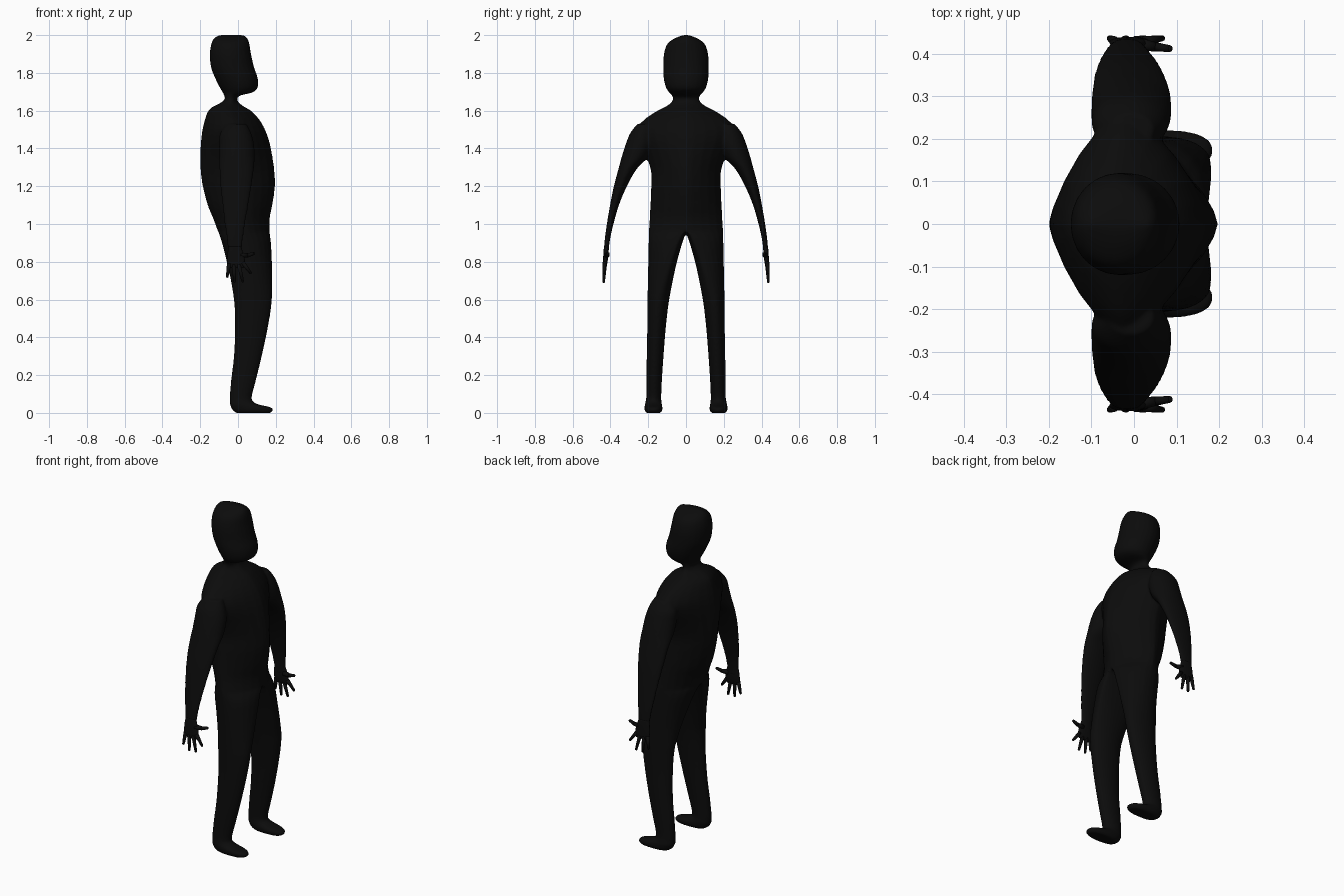
import bpy, bmesh, math
from mathutils import Vector

if "Cube" in bpy.data.objects:
    bpy.data.objects.remove(bpy.data.objects["Cube"])

black = bpy.data.materials.new("matte black")
black.diffuse_color = (0.0035, 0.0035, 0.0035, 1)
black.use_nodes = True
black.node_tree.nodes["Principled BSDF"].inputs["Base Color"].default_value = black.diffuse_color

# head and neck: z, back x, front x, half width
HEAD = [(2.0, -.10, .03, .012), (1.985, -.125, .048, .055), (1.955, -.141, .06, .098),
        (1.90, -.149, .069, .117), (1.83, -.143, .085, .12), (1.77, -.12, .105, .118),
        (1.72, -.095, .103, .105), (1.695, -.08, .072, .088), (1.68, -.073, .01, .074),
        (1.66, -.071, -.005, .07)]
# shoulders to crotch
TORSO = [(1.64, -.095, .008, .082), (1.62, -.135, .035, .112), (1.595, -.16, .075, .16),
         (1.55, -.176, .115, .225), (1.50, -.188, .143, .26), (1.44, -.196, .165, .25),
         (1.36, -.20, .182, .212), (1.28, -.198, .193, .186), (1.20, -.187, .196, .185),
         (1.10, -.161, .182, .189), (1.03, -.132, .168, .193), (.96, -.106, .168, .197)]
# legs and feet: z, back x, front x, inner y, outer y
LEG = [(.90, -.085, .175, .02, .198), (.80, -.06, .18, .048, .2), (.70, -.038, .182, .07, .202),
       (.58, -.02, .178, .092, .204), (.45, -.016, .158, .107, .205), (.30, -.022, .126, .119, .208),
       (.18, -.036, .097, .127, .209), (.09, -.044, .074, .131, .21), (.06, -.044, .08, .13, .214),
       (.043, -.042, .115, .127, .218), (.03, -.037, .172, .125, .22), (.014, -.028, .186, .126, .219),
       (0, -.008, .172, .134, .21)]
ARM = [(1.53, -.06, .045, .18, .258), (1.48, -.095, .07, .17, .296), (1.42, -.10, .085, .175, .32),
       (1.35, -.10, .088, .205, .342), (1.29, -.098, .084, .262, .358), (1.20, -.093, .071, .313, .382),
       (1.10, -.083, .055, .355, .402), (1.0, -.071, .038, .384, .419), (.92, -.06, .026, .402, .43),
       (.86, -.053, .02, .409, .435), (.83, -.05, .02, .411, .436)]
PALM = [(.88, -.05, .016, .410, .434), (.85, -.055, .026, .411, .437), (.81, -.058, .036, .414, .439),
        (.78, -.054, .036, .419, .439), (.768, -.045, .03, .424, .436)]


def smooth_rows(rows, steps=4):
    """Catmull-Rom interpolation through the section rows."""
    out = []
    for i in range(len(rows) - 1):
        p = [rows[max(i - 1, 0)], rows[i], rows[i + 1], rows[min(i + 2, len(rows) - 1)]]
        for k in range(steps):
            t = k / steps
            out.append([.5 * (2 * b + (c - a) * t + (2 * a - 5 * b + 4 * c - d) * t * t
                              + (3 * b - a - 3 * c + d) * t ** 3) for a, b, c, d in zip(*p)])
    return out + [list(rows[-1])]


def loft(bm, rows, body=False, half=12):
    """Stack of horizontal sections: z, back, front, inner, outer, roundness."""
    loops = []
    for z, xb, xf, yi, yo, n in smooth_rows(rows):
        yi = max(yi, 0)
        yr = (yi + yo) / 2
        if body:   # ridge moves from the centre line to the middle of the leg
            yr *= math.sqrt(min(max((.96 - z) / .35, 0), 1))
            if z >= .9599:
                yi = 0
        loop = []
        for k in range(2 * half):
            a = math.pi * k / half
            c, s = math.cos(a), abs(math.sin(a))
            s = 0 if s < 1e-6 else s
            x = (xf + xb) / 2 + (xf - xb) / 2 * math.copysign(abs(c) ** (2 / n), c)
            side = yo if k < half else yi
            loop.append(bm.verts.new((x, yr + (side - yr) * s ** (2 / n), max(z, 0))))
        loops.append(loop)
    for a, b in zip(loops, loops[1:]):
        for k in range(2 * half):
            j = (k + 1) % (2 * half)
            q = (a[k], a[j], b[j], b[k])
            if not (body and all(v.co.y < 1e-6 for v in q)):
                bm.faces.new(q)
    if body:       # the flat top is only the outer half of the loop
        bm.faces.new(loops[0][:half + 1][::-1])
    else:
        bm.faces.new(loops[0][::-1])
    bm.faces.new(loops[-1])


def finger(bm, a, b, r1, r2):
    """Tapered rod with a rounded tip."""
    a, b = Vector(a), Vector(b)
    d = b - a
    m = d.to_track_quat('Z', 'Y').to_matrix().to_4x4()
    m.translation = (a + b) / 2
    bmesh.ops.create_cone(bm, cap_ends=True, segments=12, radius1=r1, radius2=r2,
                          depth=d.length, matrix=m)
    m.translation = b
    bmesh.ops.create_uvsphere(bm, u_segments=12, v_segments=8, radius=r2, matrix=m)


def finish(bm, name):
    bmesh.ops.recalc_face_normals(bm, faces=bm.faces)
    me = bpy.data.meshes.new(name)
    bm.to_mesh(me)
    bm.free()
    me.materials.append(black)
    for p in me.polygons:
        p.use_smooth = True
    ob = bpy.data.objects.new(name, me)
    bpy.context.collection.objects.link(ob)
    mir = ob.modifiers.new("Mirror", 'MIRROR')
    mir.use_axis = (False, True, False)
    mir.merge_threshold = 1e-4
    return ob


# body: head, torso and legs in one half loft, plus the arm, fused after mirroring
bm = bmesh.new()
rows = [(z, b, f, 0, o, 2.0) for z, b, f, o in HEAD]
rows += [(z, b, f, 0, o, 1.5 if z > .97 else 1.65) for z, b, f, o in TORSO]
rows += [(*r, 2.0 if r[0] > .05 else 2.4) for r in LEG]
loft(bm, rows, body=True)
bmesh.ops.remove_doubles(bm, verts=bm.verts, dist=1e-5)
loft(bm, [(*r, 2.0) for r in ARM])
body = finish(bm, "body")
rem = body.modifiers.new("Fuse", 'REMESH')
rem.mode = 'VOXEL'
rem.voxel_size = .007
rem.use_smooth_shade = True
sm = body.modifiers.new("Smooth", 'SMOOTH')
sm.factor = .5
sm.iterations = 4

# hands: palm, four fingers and a thumb
bm = bmesh.new()
loft(bm, [(*r, 2.3) for r in PALM])
for x0, z0, x1, z1 in ((-.047, .79, -.057, .722), (-.022, .785, -.018, .695),
                       (.004, .785, .025, .697), (.026, .795, .066, .742)):
    finger(bm, (x0, .43, z0), (x1, .436, z1), .0115, .007)
finger(bm, (.012, .422, .835), (.05, .416, .834), .015, .011)
finger(bm, (.05, .416, .834), (.083, .412, .843), .011, .008)
finish(bm, "hands")
